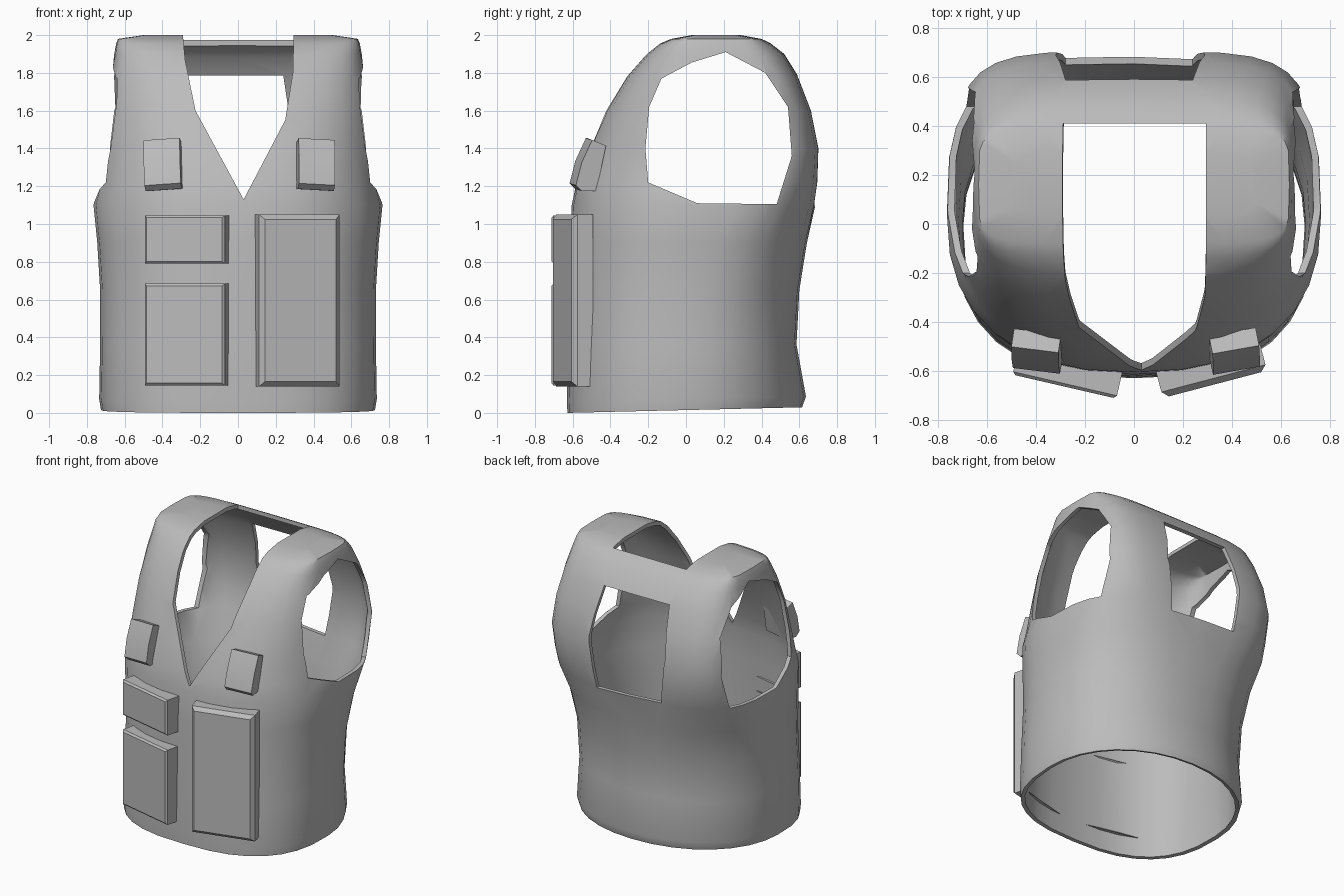
import bpy, bmesh, math
from mathutils import Matrix, Vector

cube = bpy.data.objects.get("Cube")
if cube:
    bpy.data.objects.remove(cube, do_unlink=True)

GREY = (0.5, 0.5, 0.5, 1)
fabric = bpy.data.materials.new("grey fabric")
fabric.use_nodes = True
fabric.diffuse_color = GREY
bsdf = fabric.node_tree.nodes["Principled BSDF"]
bsdf.inputs["Base Color"].default_value = GREY
bsdf.inputs["Roughness"].default_value = 0.8


def add_object(name, bm):
    bmesh.ops.recalc_face_normals(bm, faces=bm.faces[:])
    mesh = bpy.data.meshes.new(name)
    bm.to_mesh(mesh)
    bm.free()
    mesh.materials.append(fabric)
    ob = bpy.data.objects.new(name, mesh)
    bpy.context.collection.objects.link(ob)
    return ob


def activate(ob):
    bpy.ops.object.select_all(action='DESELECT')
    ob.select_set(True)
    bpy.context.view_layer.objects.active = ob


def smooth(ob, degrees):
    activate(ob)
    bpy.ops.object.shade_smooth_by_angle(angle=math.radians(degrees))


def prism(name, points, axis, lo, hi):
    """Extrude a closed outline along x (points are y, z) or y (points are x, z)."""
    bm = bmesh.new()
    rows = []
    for d in (lo, hi):
        rows.append([bm.verts.new((d, p, q) if axis == 'x' else (p, d, q))
                     for p, q in points])
    n = len(points)
    for i in range(n):
        j = (i + 1) % n
        bm.faces.new((rows[0][i], rows[0][j], rows[1][j], rows[1][i]))
    bm.faces.new(rows[0][::-1])
    bm.faces.new(rows[1])
    return add_object(name, bm)


# Vest body: stacked rounded rings of
# (z, half width, front y, back y, front squareness, back squareness)
RINGS = [
    (0.00, 0.725, -0.628, 0.615, 2.6, 2.1), (0.06, 0.735, -0.63, 0.635, 2.6, 2.1),
    (0.35, 0.73, -0.625, 0.585, 2.5, 2.2), (0.65, 0.73, -0.62, 0.60, 2.4, 2.3),
    (0.90, 0.745, -0.615, 0.64, 2.4, 2.6), (1.10, 0.765, -0.605, 0.685, 2.4, 3.2),
    (1.22, 0.735, -0.58, 0.70, 2.5, 4.0), (1.40, 0.73, -0.51, 0.705, 2.6, 4.6),
    (1.60, 0.71, -0.43, 0.665, 2.8, 4.6), (1.78, 0.68, -0.32, 0.595, 3.2, 4.4),
    (1.90, 0.655, -0.21, 0.52, 4.0, 4.4), (1.955, 0.645, -0.14, 0.45, 5.0, 5.0),
    (1.98, 0.635, -0.08, 0.40, 6.0, 6.0), (2.00, 0.50, 0.03, 0.29, 6.0, 6.0),
]
SIDES = 32
bm = bmesh.new()
loops = []
for z, a, f, b, n_front, n_back in RINGS:
    mid, half = (f + b) / 2, (b - f) / 2
    loop = []
    for i in range(SIDES):
        t = 2 * math.pi * i / SIDES
        c, s = math.cos(t), math.sin(t)
        e = 2 / (n_back if s > 0 else n_front)
        x = a * math.copysign(abs(c) ** e, c)
        y = mid + half * math.copysign(abs(s) ** e, s)
        lift = 0.03 * (y + 0.63) / 1.26 * max(0, 1 - z / 0.6)   # hem rises to the back
        loop.append(bm.verts.new((x, y, z + lift)))
    loops.append(loop)
for lo, hi in zip(loops, loops[1:]):
    for i in range(SIDES):
        j = (i + 1) % SIDES
        bm.faces.new((lo[i], lo[j], hi[j], hi[i]))
bm.faces.new(loops[-1])
vest = add_object("vest_body", bm)
shell = vest.modifiers.new("thickness", 'SOLIDIFY')
shell.thickness = 0.028
shell.offset = -1

# Openings: arm holes, V neck running over the shoulders, and back window
cutters = [
    prism("arm_cutter", [(-0.2, 1.22), (0.06, 1.11), (0.48, 1.105), (0.56, 1.36),
                         (0.54, 1.62), (0.42, 1.8), (0.21, 1.91), (0.03, 1.855),
                         (-0.13, 1.77), (-0.195, 1.62), (-0.215, 1.4)], 'x', -1.2, 1.2),
    prism("neck_cutter", [(0.03, 1.13), (0.25, 1.55), (0.29, 1.8), (0.30, 2.2),
                          (-0.31, 2.2), (-0.28, 1.87), (-0.225, 1.6)], 'y', -1.2, 0.41),
    prism("back_cutter", [(-0.28, 1.11), (0.24, 1.08), (0.29, 1.45), (0.24, 1.785),
                          (-0.28, 1.785), (-0.32, 1.45)], 'y', 0.3, 1.2),
]
for cutter in cutters:
    cutter.hide_render = True
    mod = vest.modifiers.new(cutter.name, 'BOOLEAN')
    mod.operation = 'DIFFERENCE'
    mod.solver = 'EXACT'
    mod.object = cutter
activate(vest)
for name in [m.name for m in vest.modifiers]:
    bpy.ops.object.modifier_apply(modifier=name)
for cutter in cutters:
    bpy.data.objects.remove(cutter, do_unlink=True)
smooth(vest, 40)


# Belly pouches: chamfered boxes turned to follow the front, hollow at the back
def pouch(name, centre, size, yaw, chamfer):
    bm = bmesh.new()
    bmesh.ops.create_cube(bm, size=1)
    bmesh.ops.scale(bm, vec=size, verts=bm.verts)
    back = [f for f in bm.faces if f.calc_center_median().y > 0.01]
    bmesh.ops.inset_region(bm, faces=back, thickness=0.035)
    bmesh.ops.translate(bm, vec=(0, -0.03, 0), verts=back[0].verts)
    front = [e for e in bm.edges if all(v.co.y < -size[1] * 0.4 for v in e.verts)]
    bmesh.ops.bevel(bm, geom=front, offset=chamfer, segments=1, affect='EDGES')
    bmesh.ops.transform(bm, verts=bm.verts,
                        matrix=Matrix.Translation(centre) @ Matrix.Rotation(math.radians(yaw), 4, 'Z'))
    smooth(add_object(name, bm), 30)


pouch("long_left_pouch", (0.317, -0.602, 0.595), (0.44, 0.11, 0.91), 14.7, 0.025)
pouch("lower_right_pouch", (-0.272, -0.611, 0.415), (0.435, 0.11, 0.54), -13, 0.012)
pouch("upper_right_pouch", (-0.272, -0.611, 0.918), (0.435, 0.11, 0.255), -13, 0.012)

# Chest pouches: bent side profile, turned outwards and slightly rolled
CHEST = [(-0.515, 1.45), (-0.57, 1.33), (-0.6, 1.21), (-0.57, 1.18),
         (-0.49, 1.18), (-0.44, 1.42)]
for name, x, yaw, roll in (("chest_right_pouch", -0.395, -7, -4),
                           ("chest_left_pouch", 0.408, 10, 3)):
    ob = prism(name, CHEST, 'x', -0.097, 0.097)
    pivot = Vector((0, -0.51, 1.31))
    ob.data.transform(Matrix.Translation(pivot + Vector((x, 0, 0)))
                      @ Matrix.Rotation(math.radians(yaw), 4, 'Z')
                      @ Matrix.Rotation(math.radians(roll), 4, 'Y')
                      @ Matrix.Translation(-pivot))
    smooth(ob, 20)
